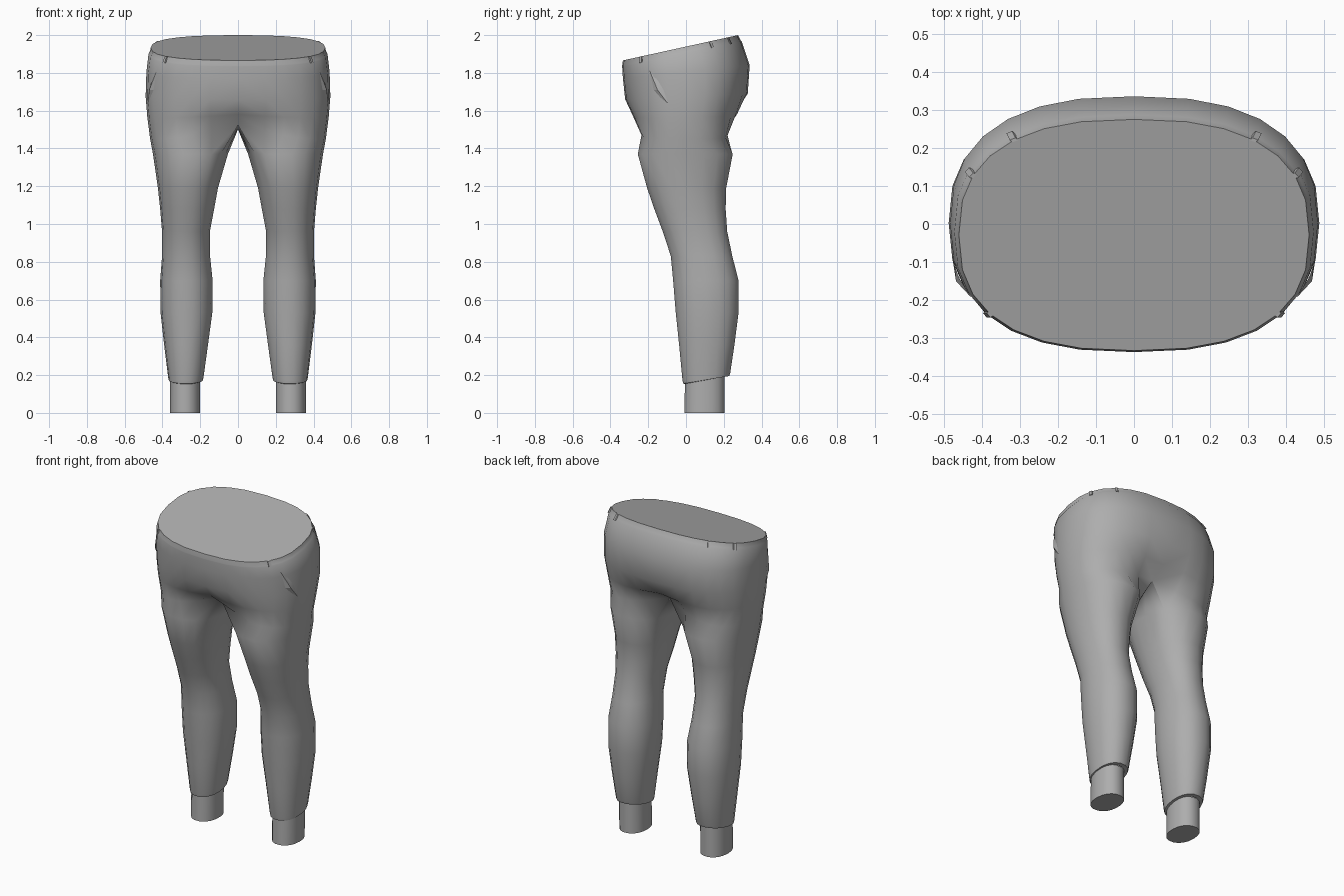
import bpy, bmesh, math
from mathutils import Vector
from mathutils.bvhtree import BVHTree

cube = bpy.data.objects.get("Cube")
if cube:
    bpy.data.objects.remove(cube)

grey = bpy.data.materials.new("cloth_grey")
grey.use_nodes = True
shade = (0.42, 0.42, 0.42, 1)
grey.diffuse_color = shade
grey.node_tree.nodes["Principled BSDF"].inputs["Base Color"].default_value = shade

OUTER, INNER = 15, 4   # points on the outer arc, and on the inner thigh


def power(v, n):
    return math.copysign(abs(v) ** (2 / n), v)


def hip_arc(width, front, back, z_front, z_back, pinch=0.0, lift=0.0):
    """Half outline of the hips from front centre round to back centre."""
    pts = []
    for i in range(OUTER):
        t = i / (OUTER - 1)
        a = math.pi * (t - 0.5)
        s = (1 + power(math.sin(a), 2.5)) / 2
        edge = abs(1 - 2 * t) ** 4
        y = (front + (back - front) * s) * (1 - pinch * edge)
        x = 0 if i in (0, OUTER - 1) else width * power(math.cos(a), 2.5)
        pts.append(Vector((x, y, z_front + (z_back - z_front) * s + lift * edge)))
    return pts


def leg_ring(z, x_in, x_out, front, back, tilt=0.0):
    """Closed outline of a leg, starting at its inner front."""
    half = math.radians(142)
    angles = [-half + 2 * half * i / (OUTER - 1) for i in range(OUTER)]
    gap = 2 * math.pi - 2 * half
    angles += [half + gap * (i + 1) / (INNER + 1) for i in range(INNER)]
    cx, cy = (x_in + x_out) / 2, (front + back) / 2
    rx, ry = (x_out - x_in) / 2, (back - front) / 2
    return [Vector((cx + rx * power(math.cos(a), 2.2),
                    cy + ry * power(math.sin(a), 2.2),
                    z + tilt * power(math.sin(a), 2.2))) for a in angles]


def finish(name, bm, angle=40):
    bmesh.ops.recalc_face_normals(bm, faces=bm.faces)
    mesh = bpy.data.meshes.new(name)
    bm.to_mesh(mesh)
    bm.free()
    obj = bpy.data.objects.new(name, mesh)
    bpy.context.collection.objects.link(obj)
    mesh.materials.append(grey)
    mirror = obj.modifiers.new("Mirror", 'MIRROR')
    mirror.use_clip = True
    mirror.merge_threshold = 0.0005
    bpy.ops.object.select_all(action='DESELECT')
    obj.select_set(True)
    bpy.context.view_layer.objects.active = obj
    bpy.ops.object.shade_smooth_by_angle(angle=math.radians(angle))
    return obj


def bridge(bm, a, b, closed):
    for i in range(len(a) if closed else len(a) - 1):
        j = (i + 1) % len(a)
        bm.faces.new((a[i], a[j], b[j], b[i]))


# Trousers: hip arcs flow into closed leg rings at the crotch
hips = [
    hip_arc(.462, -.334, .276, 1.866, 2.0),
    hip_arc(.468, -.338, .288, 1.838, 1.975),
    hip_arc(.474, -.338, .296, 1.834, 1.965),
    hip_arc(.485, -.334, .337, 1.77, 1.84),
    hip_arc(.489, -.322, .327, 1.66, 1.69),
    hip_arc(.48, -.306, .295, 1.56, 1.57, .12, .02),
]
crotch = hip_arc(.465, -.285, .268, 1.45, 1.45, .4, .075)
first, last = crotch[0], crotch[-1]
for i in range(INNER):
    t = (i + 1) / (INNER + 1)
    p = last.lerp(first, t)
    p.z -= .025 * math.sin(math.pi * t)
    crotch.append(p)
legs = [
    leg_ring(1.37, .052, .45, -.258, .25),
    leg_ring(1.19, .105, .424, -.208, .215),
    leg_ring(1.08, .125, .412, -.17, .212),
    leg_ring(.96, .148, .402, -.125, .22),
    leg_ring(.83, .147, .402, -.082, .247),
    leg_ring(.70, .133, .412, -.07, .28),
    leg_ring(.53, .135, .41, -.056, .28),
    leg_ring(.36, .158, .391, -.038, .258),
    leg_ring(.19, .182, .37, -.02, .235, .018),
    leg_ring(.175, .185, .368, -.016, .23, .02),
    leg_ring(.172, .2, .355, -.005, .205, .02),
]
bm = bmesh.new()
rows = [[bm.verts.new(p) for p in ring] for ring in hips + [crotch] + legs]
n = len(hips)
for k in range(len(rows) - 1):
    if k < n:
        bridge(bm, rows[k], rows[k + 1][:OUTER], False)
    else:
        bridge(bm, rows[k], rows[k + 1], True)
bm.faces.new(rows[0])   # flat waist cap
bm.normal_update()
surface = BVHTree.FromBMesh(bm)
finish("trousers", bm)

# Ankles: plain stumps below the cuffs
bm = bmesh.new()
top = [bm.verts.new(p) for p in leg_ring(.19, .2, .36, -.006, .205)]
low = [bm.verts.new(p) for p in leg_ring(0, .2, .36, -.01, .205)]
bridge(bm, top, low, True)
bm.faces.new(low)
finish("ankles", bm)


def on_surface(y, z, raise_by):
    hit = surface.ray_cast(Vector((1, y, z)), Vector((-1, 0, 0)))[0]
    return hit + Vector((raise_by, -raise_by * .5, 0))


# Pockets: slim folded diamonds on the hips
bm = bmesh.new()
rim = [(-.193, 1.815), (-.145, 1.755), (-.118, 1.71), (-.093, 1.635),
       (-.135, 1.67), (-.17, 1.71)]
edge = [bm.verts.new(on_surface(y, z, .002)) for y, z in rim]
ridge = bm.verts.new(on_surface(-.145, 1.71, .012))
for i in range(len(edge)):
    bm.faces.new((edge[i], edge[(i + 1) % len(edge)], ridge))
finish("pockets", bm, 15)

# Waist loops: small tabs around the band
bm = bmesh.new()
for i in (4, 9, 11):
    a, b, c = hips[0][i], hips[2][i], hips[0][i + 1]
    side = (c - a).normalized() * .008
    out = Vector((a.x, a.y, 0)).normalized() * .005
    quad = [a - side + out, a + side + out, b + side + out, b - side + out]
    outer = [bm.verts.new(p) for p in quad]
    inner = [bm.verts.new(p - out * 2) for p in quad]
    bm.faces.new(outer)
    bridge(bm, outer, inner, True)
finish("waist_loops", bm)
